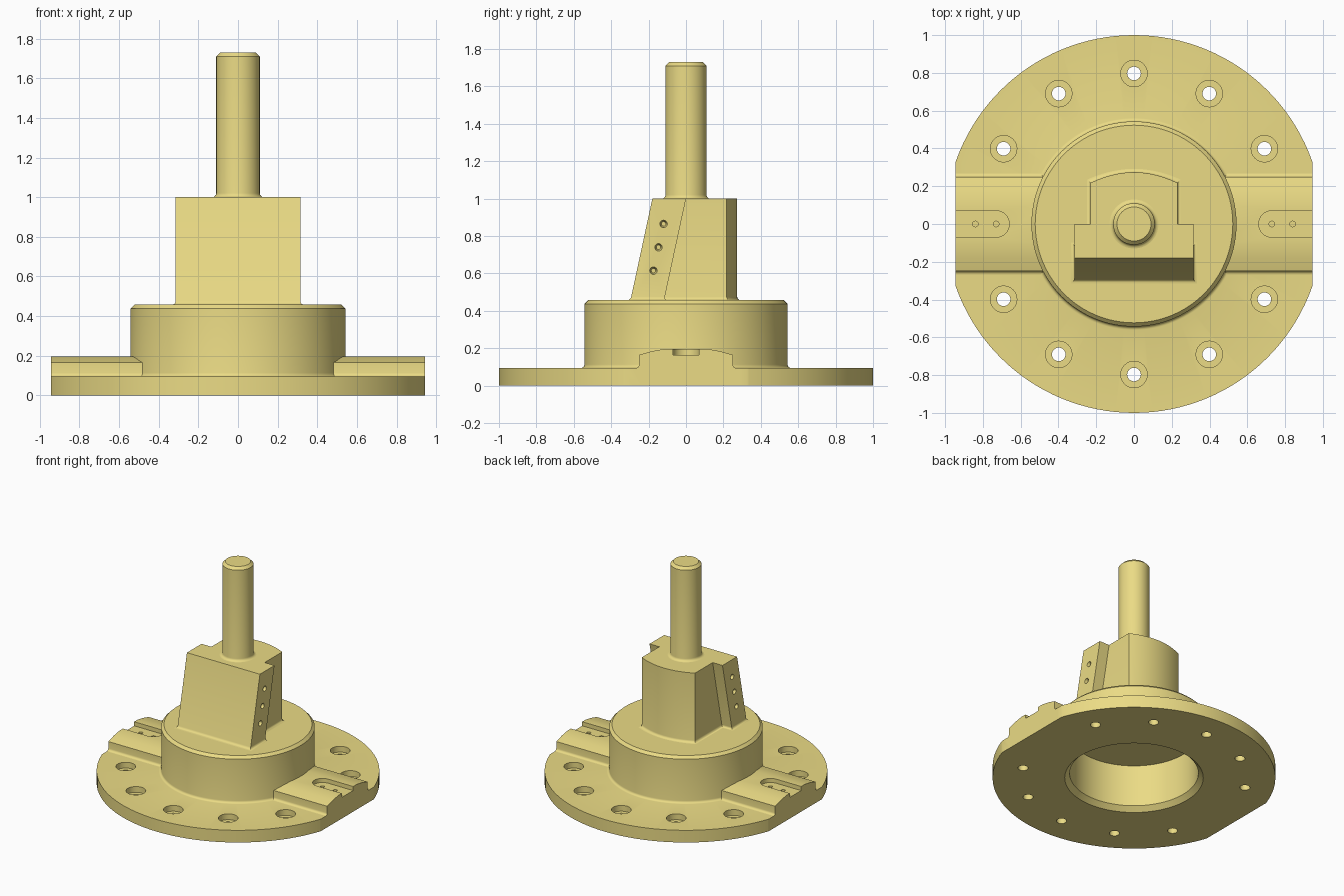
import bpy, bmesh
from math import sin, cos, pi, radians

if "Cube" in bpy.data.objects:
    bpy.data.objects.remove(bpy.data.objects["Cube"])

# Khaki yellow for every part
khaki = bpy.data.materials.new("khaki")
khaki.diffuse_color = (0.83, 0.71, 0.235, 1)
khaki.use_nodes = True
khaki.node_tree.nodes["Principled BSDF"].inputs["Base Color"].default_value = khaki.diffuse_color


def loft(bm, rings):
    """Skin equal-length rings of points and cap both ends."""
    vs = [[bm.verts.new(p) for p in ring] for ring in rings]
    n = len(vs[0])
    for a, b in zip(vs, vs[1:]):
        for i in range(n):
            j = (i + 1) % n
            bm.faces.new((a[i], a[j], b[j], b[i]))
    bm.faces.new(vs[0][::-1])
    bm.faces.new(vs[-1])


def lathe(bm, profile, x=0, y=0, n=96):
    loft(bm, [[(x + r * cos(2 * pi * i / n), y + r * sin(2 * pi * i / n), z)
               for i in range(n)] for r, z in profile])


def make(name, bm):
    bmesh.ops.recalc_face_normals(bm, faces=bm.faces)
    me = bpy.data.meshes.new(name)
    bm.to_mesh(me)
    bm.free()
    me.materials.append(khaki)
    ob = bpy.data.objects.new(name, me)
    bpy.context.collection.objects.link(ob)
    return ob


def activate(ob):
    bpy.ops.object.select_all(action='DESELECT')
    ob.select_set(True)
    bpy.context.view_layer.objects.active = ob


def cut(ob, bm):
    cutter = make("cutter", bm)
    cutter.hide_render = True
    mod = ob.modifiers.new("cut", 'BOOLEAN')
    mod.operation, mod.solver, mod.object = 'DIFFERENCE', 'EXACT', cutter
    activate(ob)
    bpy.ops.object.modifier_apply(modifier=mod.name)
    bpy.data.objects.remove(cutter)


def smooth(ob):
    activate(ob)
    bpy.ops.object.shade_smooth_by_angle(angle=radians(28))


def fillet(r, steps=4):
    """(outward offset, height) pairs of a concave base fillet."""
    return [(r * (1 - sin(k * pi / 2 / steps)), r * (1 - cos(k * pi / 2 / steps)))
            for k in range(steps + 1)]


# Flange and hub in one turned body, with chamfered blind bore underneath
bm = bmesh.new()
lathe(bm, [(0.455, 0.36), (0.455, 0.035), (0.49, 0), (1, 0), (1, 0.095)]
      + [(0.543 + o, 0.095 + h) for o, h in fillet(0.018)]
      + [(0.543, 0.437), (0.523, 0.457)], n=128)
base = make("flange_and_hub", bm)

# Side flats and ten counterbored bolt holes
bm = bmesh.new()
for s in (-1, 1):
    loft(bm, [[(s * 0.945, -1, z), (s * 1.2, -1, z), (s * 1.2, 1, z), (s * 0.945, 1, z)]
              for z in (-0.2, 0.3)])
for k in range(12):
    if k % 6:
        a = k * pi / 6
        lathe(bm, [(0.036, -0.1), (0.036, 0.05), (0.07, 0.05), (0.07, 0.2)],
              0.797 * cos(a), 0.797 * sin(a), 32)
cut(base, bm)
smooth(base)

# Crowned side rib, extruded along x and mirrored
half = [(0.25 + o, 0.095 + h) for o, h in fillet(0.018)]
crown = [(0.25, 0.165), (0.18, 0.185), (0.11, 0.197)]
half += crown
section = half + [(-y, z) for y, z in half[::-1]]
bm = bmesh.new()
loft(bm, [[(x, y, z) for y, z in section] for x in (0.467, 0.945)])
rib = make("side_ribs", bm)

# Open-ended slot and two small pin holes in the rib
arc = [(0.73 - 0.07 * sin(k * pi / 16), 0.07 * cos(k * pi / 16)) for k in range(17)]
bm = bmesh.new()
loft(bm, [[(x, y, z) for x, y in arc + [(1.1, -0.07), (1.1, 0.07)]] for z in (0.165, 0.3)])
cut(rib, bm)
bm = bmesh.new()
for x in (0.73, 0.84):
    lathe(bm, [(0.015, 0.13), (0.015, 0.25)], x, 0, 20)
cut(rib, bm)
mirror = rib.modifiers.new("mirror", 'MIRROR')
activate(rib)
bpy.ops.object.modifier_apply(modifier=mirror.name)
smooth(rib)


# Upright block: sloped front slab with wings, rounded back column
def block_ring(z, o):
    lean = 0.117 * (1 - z) / 0.543
    front, step = -0.18 - lean - o, -lean + o
    w, c = 0.315 + o, 0.23 + o
    back = [(c * t, 0.217 + 0.057 * (1 - t * t) + o)
            for t in (cos(k * pi / 16) for k in range(17))]
    pts = [(-w, front), (w, front), (w, step), (c, step)] + back + [(-c, step), (-w, step)]
    return [(x, y, z) for x, y in pts]


bm = bmesh.new()
loft(bm, [block_ring(0.457 + h, o) for o, h in fillet(0.018)] + [block_ring(1, 0)])
block = make("upright_block", bm)

# Three small conical holes in each wing side
bm = bmesh.new()
for s in (-1, 1):
    for y, z in ((-0.12, 0.865), (-0.147, 0.74), (-0.174, 0.615)):
        loft(bm, [[(s * x, y + r * cos(k * pi / 12), z + r * sin(k * pi / 12))
                   for k in range(24)] for x, r in ((0.28, 0.012), (0.315, 0.02), (0.4, 0.02))])
cut(block, bm)
smooth(block)

# Top shaft with base fillet and chamfered tip
bm = bmesh.new()
lathe(bm, [(0.11 + o, 1 + h) for o, h in fillet(0.02)] + [(0.11, 1.71), (0.09, 1.73)], n=64)
smooth(make("shaft", bm))
